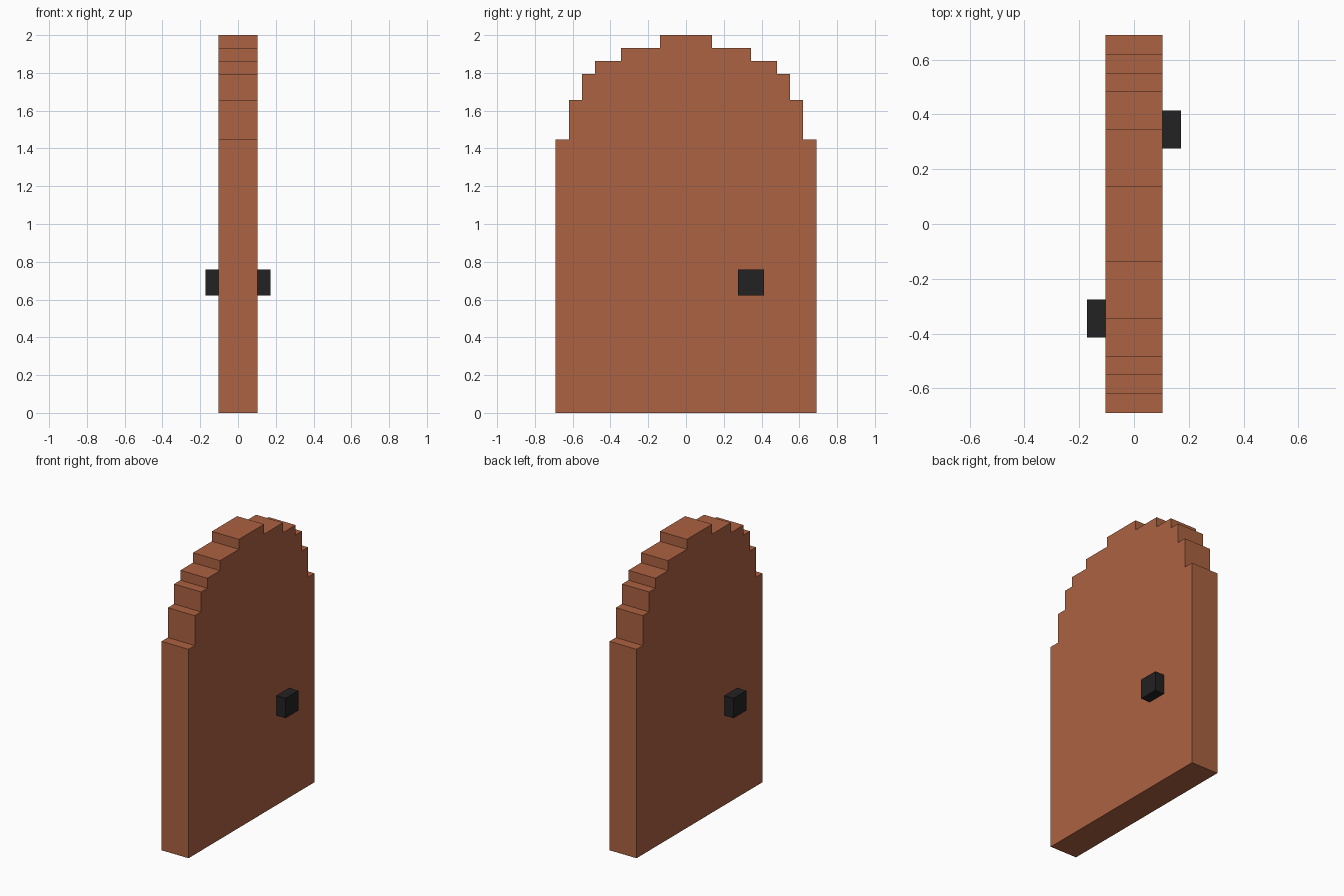
import bpy, bmesh

cube = bpy.data.objects.get("Cube")
if cube:
    bpy.data.objects.remove(cube, do_unlink=True)

U = 2 / 29  # block unit


def make_material(name, rgb):
    mat = bpy.data.materials.new(name)
    mat.use_nodes = True
    mat.diffuse_color = (*rgb, 1)
    mat.node_tree.nodes["Principled BSDF"].inputs["Base Color"].default_value = (*rgb, 1)
    return mat


def extrude_profile(name, profile, x0, x1, mat):
    """Extrude a (y, z) outline given in block units along x."""
    bm = bmesh.new()
    face = bm.faces.new([bm.verts.new((x0 * U, y * U, z * U)) for y, z in profile])
    new = bmesh.ops.extrude_face_region(bm, geom=[face])["geom"]
    bmesh.ops.translate(bm, vec=((x1 - x0) * U, 0, 0),
                        verts=[v for v in new if isinstance(v, bmesh.types.BMVert)])
    bmesh.ops.recalc_face_normals(bm, faces=bm.faces)
    mesh = bpy.data.meshes.new(name)
    bm.to_mesh(mesh)
    bm.free()
    mesh.materials.append(mat)
    obj = bpy.data.objects.new(name, mesh)
    bpy.context.collection.objects.link(obj)
    return obj


wood = make_material("reddish_brown_wood", (0.407, 0.122, 0.053))
iron = make_material("black_iron", (0.016, 0.016, 0.016))

# Door panel with a stepped arch: (half width, top height) of each step
steps = [(10, 21), (9, 24), (8, 26), (7, 27), (5, 28), (2, 29)]
half = [(10, 0)]
for i, (w, top) in enumerate(steps):
    half.append((w, top))
    if i + 1 < len(steps):
        half.append((steps[i + 1][0], top))
outline = half + [(-y, z) for y, z in reversed(half)]
extrude_profile("door_panel", outline, -1.5, 1.5, wood)

# Square knobs, one on each side of the panel
for name, s in (("left_knob", 1), ("right_knob", -1)):
    square = [(s * 4, 9), (s * 6, 9), (s * 6, 11), (s * 4, 11)]
    extrude_profile(name, square, s * 1.5, s * 2.5, iron)
